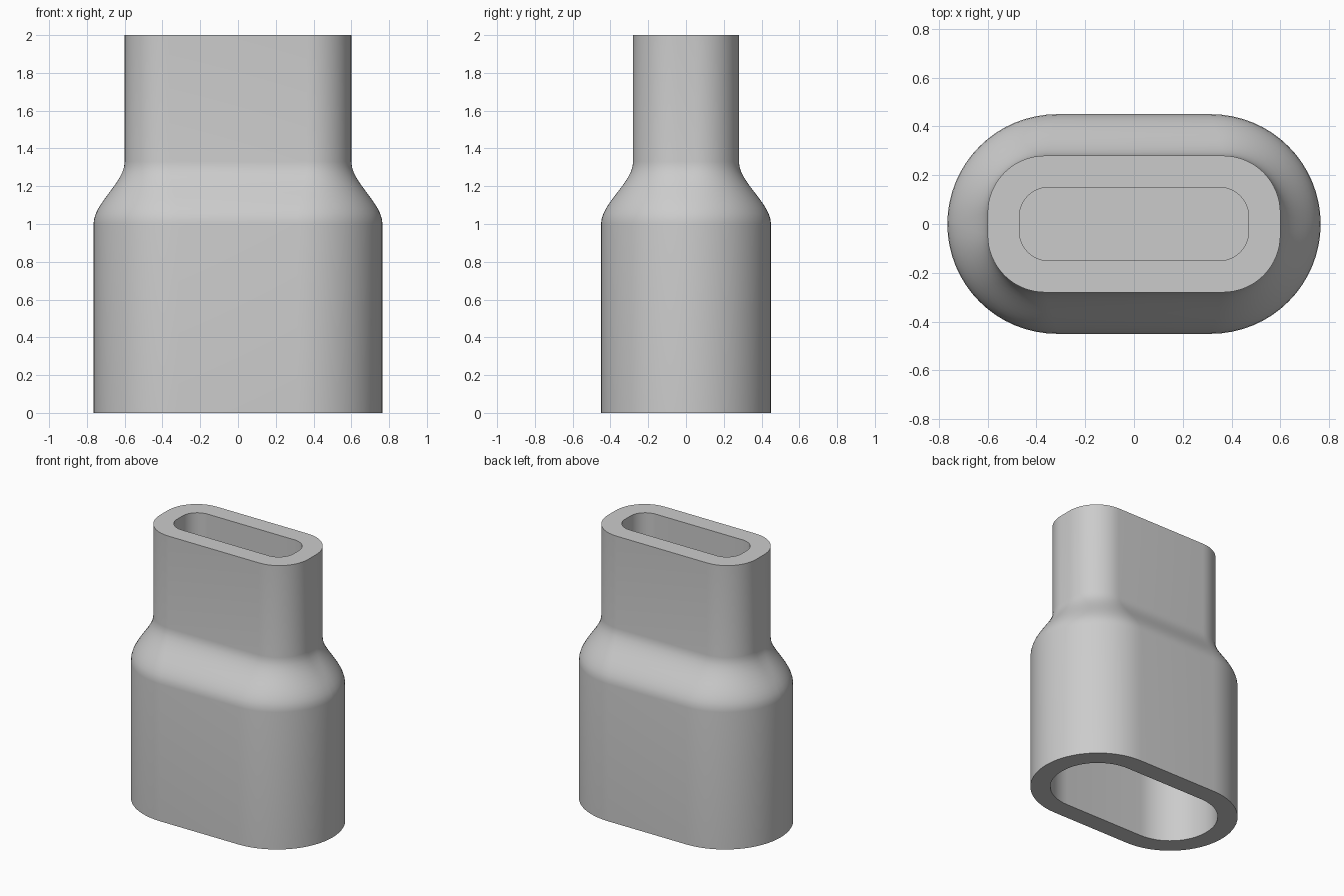
import bpy
import bmesh
from math import cos, sin, pi

cube = bpy.data.objects.get("Cube")
if cube:
    bpy.data.objects.remove(cube, do_unlink=True)

grey = bpy.data.materials.new("light_grey")
grey.use_nodes = True
grey.diffuse_color = (0.6, 0.6, 0.6, 1)
grey.node_tree.nodes["Principled BSDF"].inputs["Base Color"].default_value = (0.6, 0.6, 0.6, 1)

STEPS = 16       # segments per rounded corner
SHOULDER = 12    # rings in the tapered shoulder

# Rounded sections: half width, half depth, corner radius
LOWER = (0.765, 0.45, 0.45)
UPPER = (0.60, 0.28, 0.235)
LOWER_HOLE = (0.63, 0.315, 0.31)
UPPER_HOLE = (0.47, 0.15, 0.12)


def blend(a, b, t):
    return tuple(p + (q - p) * t for p, q in zip(a, b))


def outline(section, z):
    """Rounded rectangle, counter-clockwise, at height z."""
    a, b, r = section
    points = []
    for quarter, (sx, sy) in enumerate(((1, 1), (-1, 1), (-1, -1), (1, -1))):
        for i in range(STEPS + 1):
            t = (quarter + i / STEPS) * pi / 2
            points.append((sx * (a - r) + r * cos(t), sy * (b - r) + r * sin(t), z))
    return points


# Rings run from the lower socket floor, around the outside, to the upper socket floor
rings = [(LOWER_HOLE, 1.0), (LOWER_HOLE, 0.0), (LOWER, 0.0)]
for i in range(SHOULDER + 1):
    t = i / SHOULDER
    rings.append((blend(LOWER, UPPER, t * t * (3 - 2 * t)), 1.0 + 0.33 * t))
rings += [(UPPER, 2.0), (UPPER_HOLE, 2.0), (UPPER_HOLE, 1.33)]

bm = bmesh.new()
loops = [[bm.verts.new(p) for p in outline(s, z)] for s, z in rings]
for low, high in zip(loops, loops[1:]):
    for i in range(len(low)):
        j = (i + 1) % len(low)
        bm.faces.new((low[i], low[j], high[j], high[i]))

# Closed floors of the two sockets
bm.faces.new(loops[0][::-1])
bm.faces.new(loops[-1])
bmesh.ops.remove_doubles(bm, verts=bm.verts, dist=1e-5)
bmesh.ops.recalc_face_normals(bm, faces=bm.faces)

mesh = bpy.data.meshes.new("stepped_sleeve")
bm.to_mesh(mesh)
bm.free()
mesh.materials.append(grey)
sleeve = bpy.data.objects.new("stepped_sleeve", mesh)
bpy.context.collection.objects.link(sleeve)

# Smooth walls with crisp rims
bpy.ops.object.select_all(action="DESELECT")
sleeve.select_set(True)
bpy.context.view_layer.objects.active = sleeve
bpy.ops.object.shade_smooth_by_angle(angle=pi / 6)
